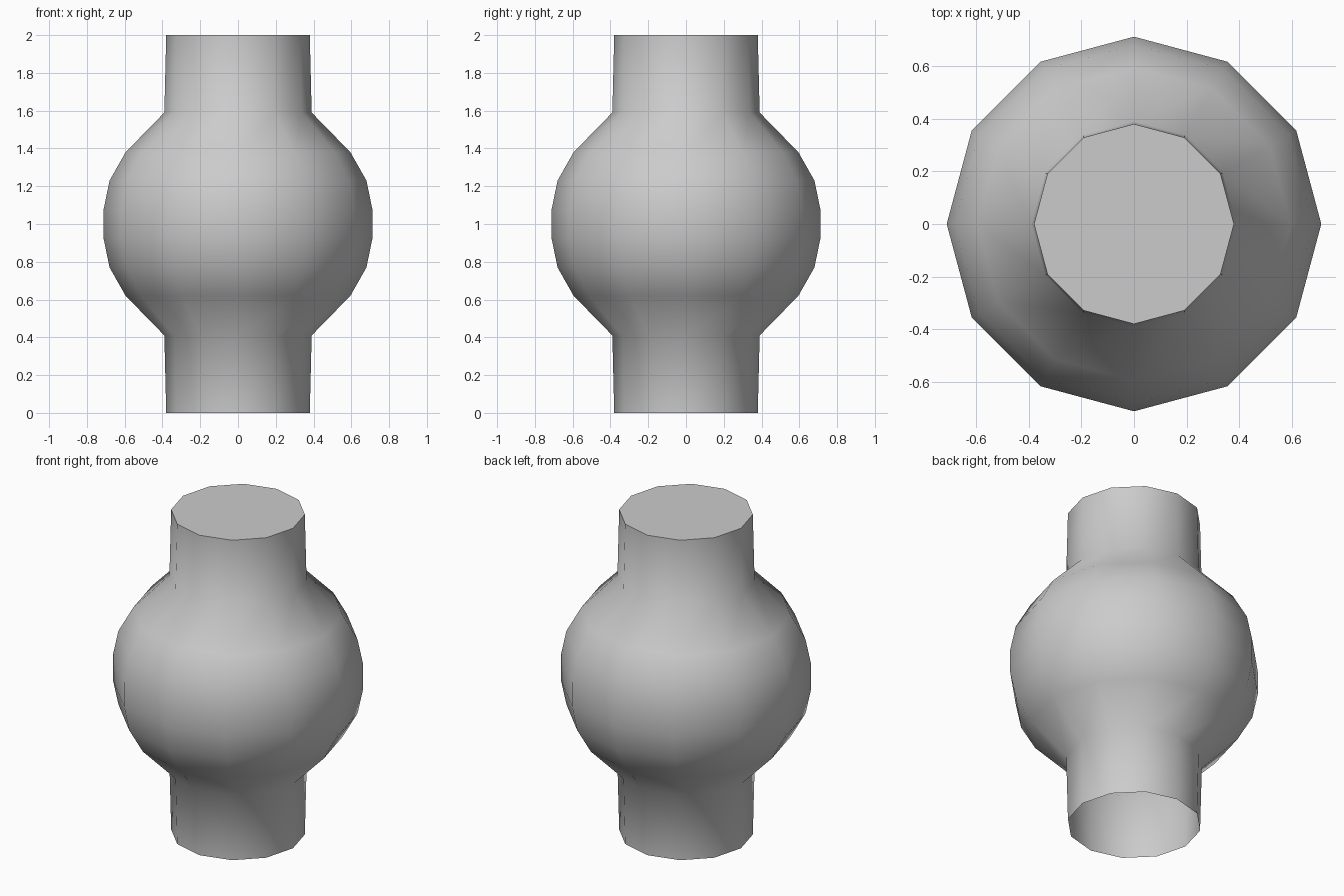
import bpy, bmesh, math

if "Cube" in bpy.data.objects:
    bpy.data.objects.remove(bpy.data.objects["Cube"])

SIDES = 12
# lower half of the profile (radius, z); the upper half mirrors it about z = 1
half = [(0.38, 0.0), (0.39, 0.41), (0.595, 0.62), (0.68, 0.77), (0.712, 0.925)]
profile = half + [(r, 2 - z) for r, z in reversed(half)]

bm = bmesh.new()

# lathe rings
rings = []
for r, z in profile:
    rings.append([bm.verts.new((r * math.cos(2 * math.pi * i / SIDES),
                                r * math.sin(2 * math.pi * i / SIDES), z))
                  for i in range(SIDES)])

# smooth side walls, bottom left open
for a, b in zip(rings, rings[1:]):
    for i in range(SIDES):
        j = (i + 1) % SIDES
        bm.faces.new((a[i], a[j], b[j], b[i])).smooth = True

# flat top cap with a hard rim
cap = bm.faces.new(rings[-1])
cap.smooth = False
for e in cap.edges:
    e.smooth = False

mesh = bpy.data.meshes.new("bulb_body")
bm.to_mesh(mesh)
bm.free()
obj = bpy.data.objects.new("bulb_body", mesh)
bpy.context.collection.objects.link(obj)
